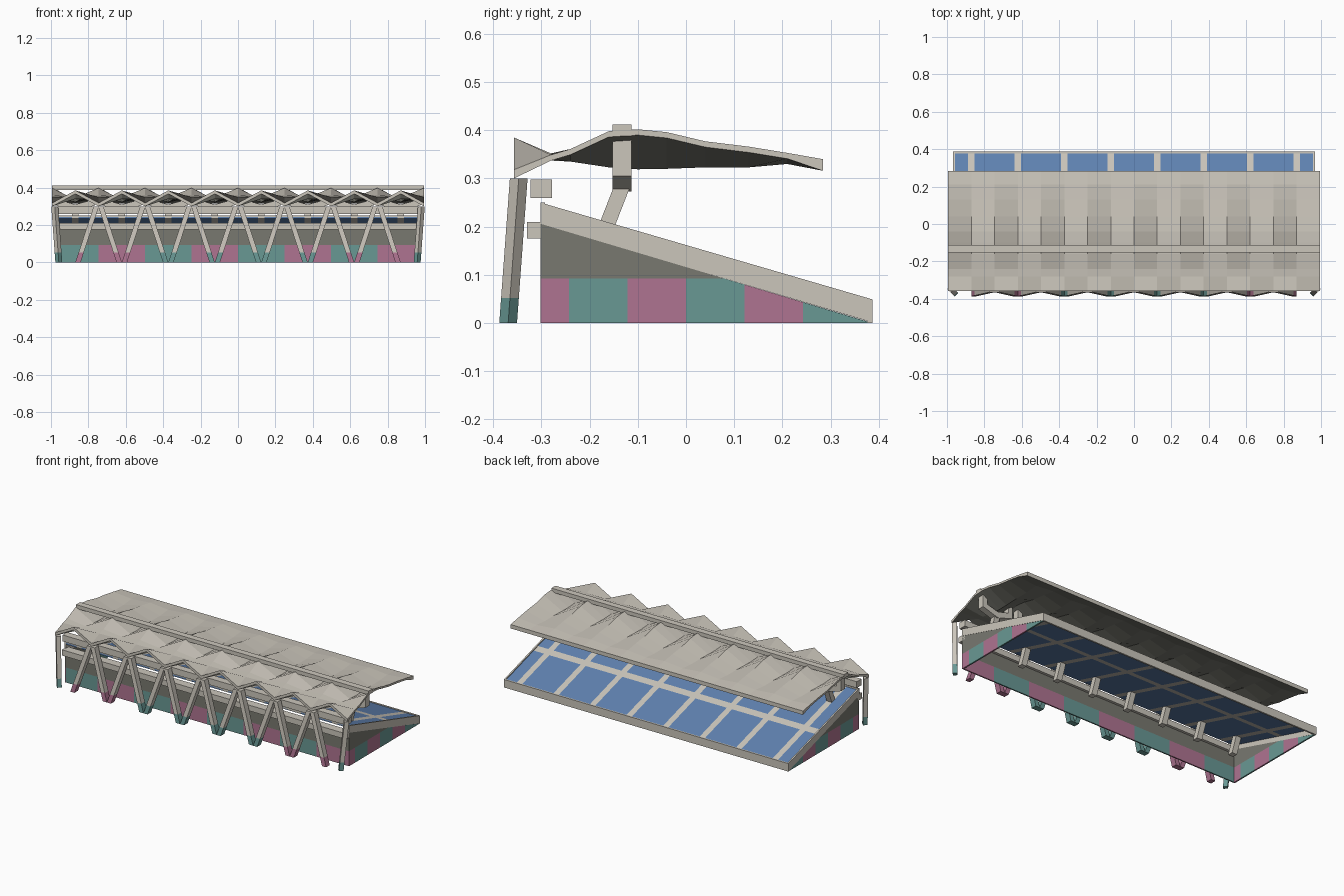
import bpy, bmesh, math
from mathutils import Vector

cube = bpy.data.objects.get("Cube")
if cube:
    bpy.data.objects.remove(cube)


def material(name, rgb):
    m = bpy.data.materials.new(name)
    m.use_nodes = True
    m.diffuse_color = (*rgb, 1)
    m.node_tree.nodes["Principled BSDF"].inputs["Base Color"].default_value = (*rgb, 1)
    return m


MATS = [material("concrete", (0.60, 0.565, 0.50)),
        material("dark_grey", (0.19, 0.19, 0.163)),
        material("seat_blue", (0.117, 0.227, 0.445)),
        material("teal", (0.141, 0.314, 0.296)),
        material("mauve", (0.429, 0.174, 0.283))]
CONCRETE, GREY, BLUE, TEAL, MAUVE = range(5)
BAY = 0.2485                 # spacing of roof folds
END = 4 * BAY                # half length of the roof
AISLES = [(k + 0.5) * BAY for k in range(-4, 4)]
BACK, FRONT = -0.302, 0.387  # depth of the stand
SLOPE = -0.292


def finish(name, bm, rule=lambda f: CONCRETE):
    bmesh.ops.recalc_face_normals(bm, faces=bm.faces)
    bm.normal_update()
    for f in bm.faces:
        f.material_index = rule(f)
    mesh = bpy.data.meshes.new(name)
    bm.to_mesh(mesh)
    bm.free()
    for m in MATS:
        mesh.materials.append(m)
    ob = bpy.data.objects.new(name, mesh)
    bpy.context.collection.objects.link(ob)
    return ob


def cut(bm, axis, values):
    normal = Vector([float(i == axis) for i in range(3)])
    for v in values:
        geom = bm.verts[:] + bm.edges[:] + bm.faces[:]
        bmesh.ops.bisect_plane(bm, geom=geom, plane_co=normal * v, plane_no=normal)


def block(lo, hi):
    bm = bmesh.new()
    bmesh.ops.create_cube(bm, size=1)
    for v in bm.verts:
        v.co = [l + (c + 0.5) * (h - l) for c, l, h in zip(v.co, lo, hi)]
    return bm


def prism(points, axis, start, stop):
    """Outline in the plane across axis, extruded along axis."""
    bm = bmesh.new()
    verts = []
    for p in points:
        co = list(p)
        co.insert(axis, start)
        verts.append(bm.verts.new(co))
    face = bm.faces.new(verts)
    out = bmesh.ops.extrude_face_region(bm, geom=[face])["geom"]
    for v in out:
        if isinstance(v, bmesh.types.BMVert):
            v.co[axis] = stop
    return bm


def leg(foot, top, width, depth, turn=0):
    """Square post leaning from foot to top with level ends."""
    bm = bmesh.new()
    bmesh.ops.create_cube(bm, size=1)
    c, s = math.cos(turn), math.sin(turn)
    for v in bm.verts:
        x, y = v.co.x * width, v.co.y * depth
        base = Vector(top if v.co.z > 0 else foot)
        v.co = base + Vector((x * c - y * s, x * s + y * c, 0))
    return bm


# Seating deck with aisles
def deck_colour(f):
    c = f.calc_center_median()
    in_aisle = any(abs(c.x - a) < 0.018 for a in AISLES)
    return CONCRETE if in_aisle or abs(c.y - 0.09) < 0.021 else BLUE


deck = block((-0.962, BACK, 0.234), (0.962, FRONT - 0.006, 0.244))
cut(deck, 0, [a + s * 0.018 for a in AISLES for s in (-1, 1)])
cut(deck, 1, [0.069, 0.111])
for v in deck.verts:
    v.co.z += SLOPE * (v.co.y - BACK)
finish("seating_deck", deck, deck_colour)

# Rim around the deck
for side, name in ((1, "left"), (-1, "right")):
    band = [(BACK, 0.25), (FRONT, 0.049), (FRONT, 0.001), (BACK, 0.206)]
    finish(name + "_rim", prism(band, 1 - 1, side * 0.958, side * 0.967))
finish("low_rim", block((-0.967, FRONT - 0.01, 0), (0.967, FRONT, 0.049)))
finish("high_rim", block((-0.967, BACK, 0.236), (0.967, BACK + 0.01, 0.25)))


# Walls with alternating painted panels
def panels(axis, width):
    def rule(f):
        c = f.calc_center_median()
        if c.z > 0.092:
            return GREY
        return MAUVE if math.floor(c[axis] / width) % 2 else TEAL
    return rule


for side, name in ((1, "left"), (-1, "right")):
    wall = prism([(BACK, 0), (FRONT, 0), (BACK, 0.207)], 0, side * 0.957, side * 0.966)
    cut(wall, 2, [0.092])
    cut(wall, 1, [k * 0.1215 for k in range(-2, 3)])
    finish(name + "_wall", wall, panels(1, 0.1215))
wall = block((-0.966, BACK, 0), (0.966, BACK + 0.008, 0.205))
cut(wall, 2, [0.092])
cut(wall, 0, [k * BAY for k in range(-3, 4)])
finish("front_wall", wall, panels(0, BAY))

# Long beams along the front
finish("lower_beam", block((-0.966, -0.33, 0.175), (0.966, -0.278, 0.21)))
finish("upper_beam", block((-0.966, -0.323, 0.259), (0.966, -0.278, 0.298)))


# Zigzag front columns with painted feet
def column(name, foot_x, top_x, paint, width, depth, turn=0):
    bm = leg((foot_x, -0.369, 0), (top_x, -0.347, 0.30), width, depth, turn)
    cut(bm, 2, [0.052])
    finish(name, bm, lambda f: paint if f.calc_center_median().z < 0.05 else CONCRETE)


for k in range(-3, 4):
    for side in (-1, 1):
        foot = (k + side * 0.5) * BAY
        paint = MAUVE if abs(foot) > 0.5 else TEAL
        column("front_column", foot - side * 0.014, k * BAY + side * 0.012, paint, 0.028, 0.035)
for side in (-1, 1):
    column("corner_column", side * 0.958, side * 0.98, TEAL, 0.026, 0.026, math.pi / 4)

# Inner struts with branching roof brackets
for x in AISLES:
    finish("strut", leg((x, -0.204, 0.10), (x, -0.132, 0.285), 0.035, 0.034))
    for side in (-1, 1):
        tip, inner = x + side * 0.105, x + side * 0.075
        shape = [(x, 0.273), (tip, 0.305), (tip, 0.385), (inner, 0.362), (inner, 0.33), (x, 0.31)]
        finish("roof_bracket", prism(shape, 1, -0.152, -0.113))

# Folded roof: depth, height on the bay lines, height between them
STATIONS = [(-0.357, 0.318, 0.385), (-0.28, 0.349, 0.352), (-0.24, 0.361, 0.347),
            (-0.16, 0.398, 0.335), (-0.10, 0.402, 0.331), (-0.04, 0.396, 0.332),
            (0.04, 0.377, 0.335), (0.13, 0.366, 0.335), (0.21, 0.353, 0.342),
            (0.284, 0.340, 0.340)]
roof = bmesh.new()
top, under = [], []
for y, line, mid in STATIONS:
    thick = 0.024 if y > 0.25 else 0.018 if y < -0.3 else 0.012
    heights = [(i * BAY / 2, mid if i % 2 else line) for i in range(-8, 9)]
    top.append([roof.verts.new((x, y, z)) for x, z in heights])
    under.append([roof.verts.new((x, y, z - thick)) for x, z in heights])
under_faces = set()
for r in range(len(STATIONS) - 1):
    for c in range(16):
        for sheet in (top, under):
            f = roof.faces.new((sheet[r][c], sheet[r][c + 1], sheet[r + 1][c + 1], sheet[r + 1][c]))
            if sheet is under:
                under_faces.add(f)
    for c in (0, 16):
        roof.faces.new((top[r][c], top[r + 1][c], under[r + 1][c], under[r][c]))
for r in (0, -1):
    for c in range(16):
        roof.faces.new((top[r][c], top[r][c + 1], under[r][c + 1], under[r][c]))
finish("folded_roof", roof, lambda f: GREY if f in under_faces else CONCRETE)

# Spine beam across the roof ridges
finish("roof_spine", block((-END, -0.152, 0.388), (END, -0.113, 0.412)))
